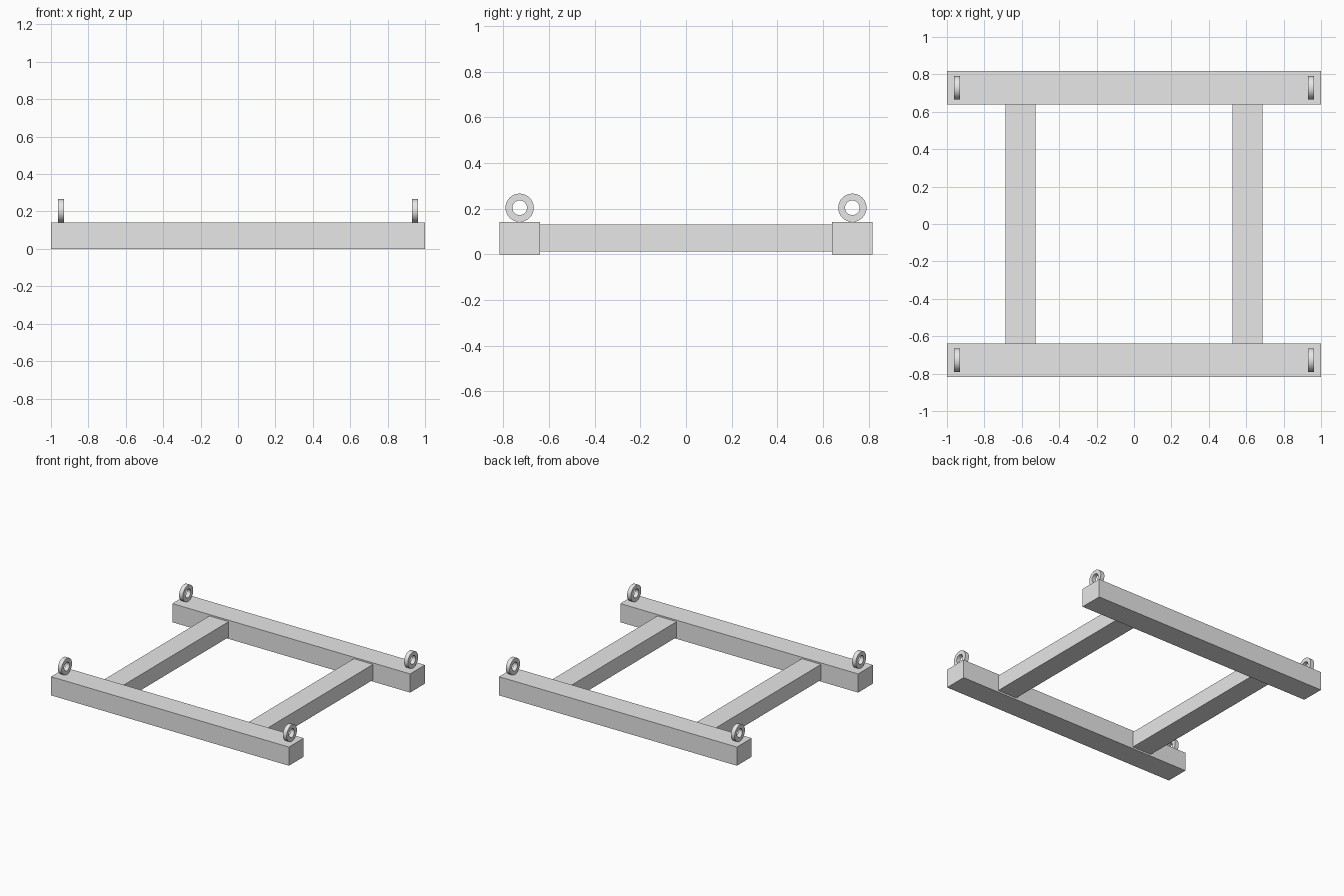
import bpy
import bmesh
from math import cos, sin, tau, radians

default = bpy.data.objects.get("Cube")
if default:
    bpy.data.objects.remove(default, do_unlink=True)

# Single plain metal colour
metal = bpy.data.materials.new("light_grey")
metal.use_nodes = True
grey = (0.8, 0.8, 0.8, 1)
metal.diffuse_color = grey
metal.node_tree.nodes["Principled BSDF"].inputs["Base Color"].default_value = grey


def add_object(name, bm, location):
    mesh = bpy.data.meshes.new(name)
    bmesh.ops.recalc_face_normals(bm, faces=bm.faces)
    bm.to_mesh(mesh)
    bm.free()
    mesh.materials.append(metal)
    obj = bpy.data.objects.new(name, mesh)
    obj.location = location
    bpy.context.collection.objects.link(obj)
    return obj


def beam(name, location, size):
    bm = bmesh.new()
    bmesh.ops.create_cube(bm, size=1)
    bmesh.ops.scale(bm, vec=size, verts=bm.verts)
    return add_object(name, bm, location)


def lifting_ring(name, location, outer=0.062, inner=0.032, width=0.032, sides=32):
    # Square-section ring whose axis runs along x
    bm = bmesh.new()
    section = [(-width / 2, outer), (width / 2, outer),
               (width / 2, inner), (-width / 2, inner)]
    loops = []
    for i in range(sides):
        a = tau * i / sides
        loops.append([bm.verts.new((x, r * cos(a), r * sin(a))) for x, r in section])
    for i, here in enumerate(loops):
        there = loops[(i + 1) % sides]
        for j in range(4):
            k = (j + 1) % 4
            bm.faces.new((here[j], here[k], there[k], there[j]))
    obj = add_object(name, bm, location)
    bpy.ops.object.select_all(action='DESELECT')
    obj.select_set(True)
    bpy.context.view_layer.objects.active = obj
    bpy.ops.object.shade_smooth_by_angle(angle=radians(30))
    return obj


beam_y, beam_depth, beam_height = 0.728, 0.178, 0.142

# Long front and back beams with a lifting ring near each end
for end, sy in (("front", -1), ("back", 1)):
    beam(f"{end}_beam", (0, sy * beam_y, beam_height / 2), (2, beam_depth, beam_height))
    for side, sx in (("left", 1), ("right", -1)):
        lifting_ring(f"{end}_{side}_lifting_ring", (sx * 0.946, sy * beam_y, 0.204))

# Cross beams between the long beams
for side, sx in (("left", 1), ("right", -1)):
    beam(f"{side}_cross_beam", (sx * 0.607, 0, 0.072),
         (0.162, 2 * beam_y - beam_depth, 0.118))
